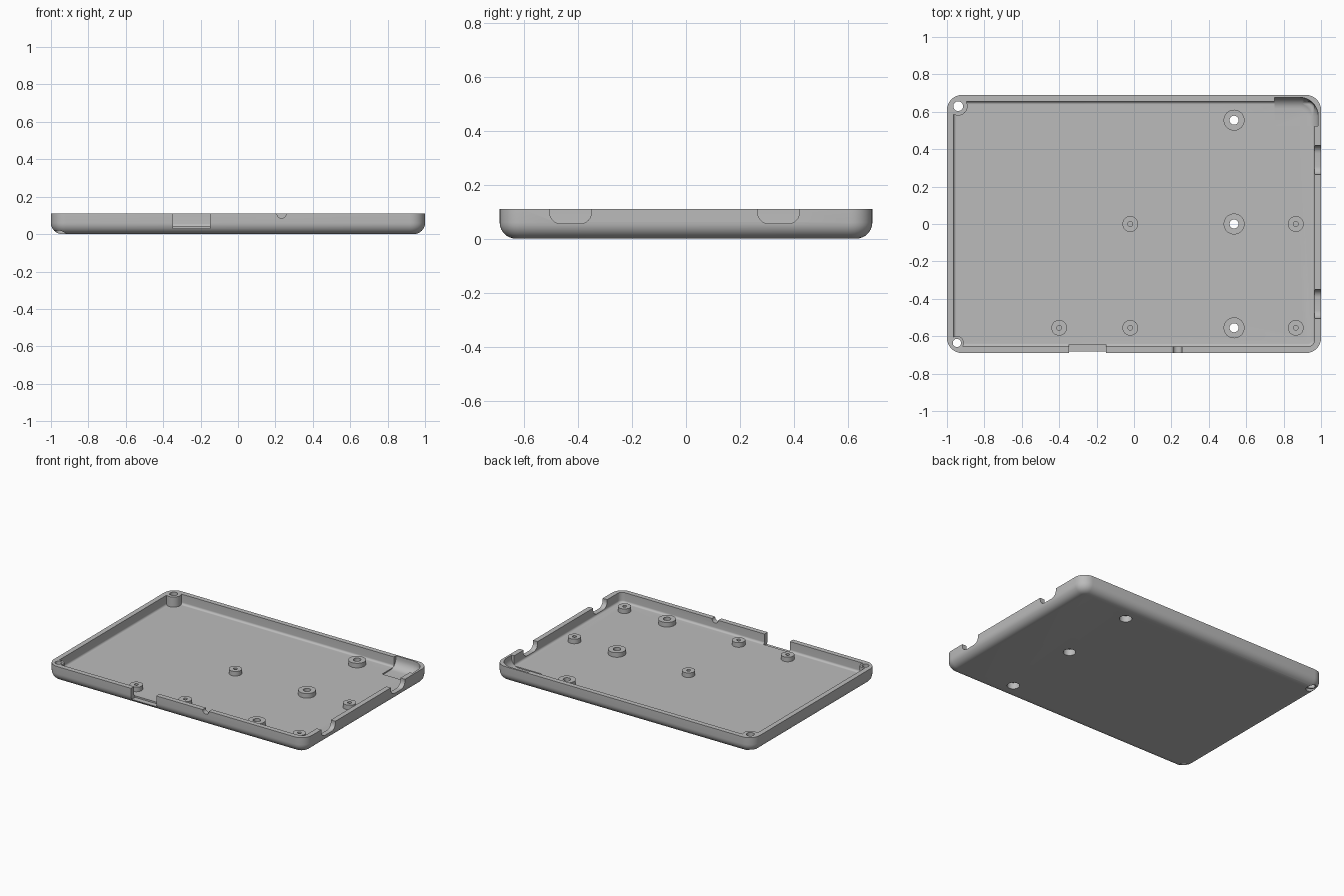
import bpy, bmesh
from math import pi, cos, sin

cube = bpy.data.objects.get("Cube")
if cube:
    bpy.data.objects.remove(cube, do_unlink=True)

HEIGHT, FLOOR = 0.11, 0.04

grey = bpy.data.materials.new("matte grey plastic")
grey.use_nodes = True
colour = (0.5, 0.5, 0.5, 1)
grey.diffuse_color = colour
grey.node_tree.nodes["Principled BSDF"].inputs["Base Color"].default_value = colour


def finish(name, bm):
    bmesh.ops.recalc_face_normals(bm, faces=bm.faces[:])
    mesh = bpy.data.meshes.new(name)
    bm.to_mesh(mesh)
    bm.free()
    mesh.materials.append(grey)
    obj = bpy.data.objects.new(name, mesh)
    bpy.context.collection.objects.link(obj)
    return obj


def pan(half_x, half_y, z0, z1, corner, fillet, steps=8):
    """Solid with rounded plan corners and a rounded bottom edge."""
    bm = bmesh.new()
    levels = [(fillet * (1 - sin(a)), z0 + fillet * (1 - cos(a)))
              for a in (pi / 2 * i / steps for i in range(steps + 1))]
    levels.append((0, z1))
    rings = []
    for inset, z in levels:
        ring = []
        for k, (sx, sy) in enumerate([(1, 1), (-1, 1), (-1, -1), (1, -1)]):
            for i in range(steps + 1):
                a = pi / 2 * (k + i / steps)
                r = corner - inset
                ring.append(bm.verts.new((sx * (half_x - corner) + r * cos(a),
                                          sy * (half_y - corner) + r * sin(a), z)))
        rings.append(ring)
    n = len(rings[0])
    for low, high in zip(rings, rings[1:]):
        for i in range(n):
            j = (i + 1) % n
            bm.faces.new((low[i], low[j], high[j], high[i]))
    bm.faces.new(rings[0][::-1])
    bm.faces.new(rings[-1])
    return bm


def cylinder(name, x, y, z0, z1, radius):
    bm = bmesh.new()
    bmesh.ops.create_cone(bm, cap_ends=True, segments=32, radius1=radius,
                          radius2=radius, depth=z1 - z0)
    bmesh.ops.translate(bm, verts=bm.verts[:], vec=(x, y, (z0 + z1) / 2))
    return finish(name, bm)


def box(name, low, high, round_axis=0, radius=0):
    """Box whose bottom edges along one axis can be rounded."""
    bm = bmesh.new()
    bmesh.ops.create_cube(bm, size=1)
    for v in bm.verts:
        v.co = [(a + b) / 2 + c * (b - a) for a, b, c in zip(low, high, v.co)]
    if radius:
        edges = [e for e in bm.edges
                 if abs((e.verts[0].co - e.verts[1].co)[round_axis]) > 1e-4
                 and e.verts[0].co.z < low[2] + 1e-4]
        bmesh.ops.bevel(bm, geom=edges, offset=radius, segments=8, profile=0.5,
                        affect='EDGES')
    return finish(name, bm)


def subtract(target, cutter):
    mod = target.modifiers.new("cut", 'BOOLEAN')
    mod.operation, mod.solver, mod.object = 'DIFFERENCE', 'EXACT', cutter
    with bpy.context.temp_override(object=target, active_object=target,
                                   selected_objects=[target]):
        bpy.ops.object.modifier_apply(modifier=mod.name)
    bpy.data.objects.remove(cutter, do_unlink=True)


tray = finish("tray", pan(1.0, 0.69, 0, HEIGHT, 0.08, 0.06))
cavity = finish("cavity", pan(0.965, 0.655, FLOOR, 0.2, 0.035, 0.015))

# Bosses and corner posts stay standing where the cavity is not cut
large = [(0.535, y) for y in (-0.555, 0, 0.555)]
small = [(-0.4, -0.555), (-0.02, -0.555), (0.865, -0.555), (-0.02, 0), (0.865, 0)]
posts = [(-0.94, 0.63, 0.05, 0.026), (-0.947, -0.636, 0.037, 0.022)]
for x, y in large:
    subtract(cavity, cylinder("large_boss", x, y, 0, 0.072, 0.056))
for x, y in small:
    subtract(cavity, cylinder("small_boss", x, y, 0, 0.072, 0.042))
for x, y, outer, hole in posts:
    subtract(cavity, cylinder("corner_post", x, y, 0, 0.3, outer))
subtract(tray, cavity)

# Filleted pocket in the back corner
bm = pan(0.985, 0.677, 0.032, 0.25, 0.1, 0.06)
for point, normal in (((0.75, 0, 0), (1, 0, 0)), ((0, 0.525, 0), (0, 1, 0))):
    cut = bmesh.ops.bisect_plane(bm, geom=bm.verts[:] + bm.edges[:] + bm.faces[:],
                                 plane_co=point, plane_no=normal, clear_inner=True)
    rim = [g for g in cut["geom_cut"] if isinstance(g, bmesh.types.BMEdge)]
    bmesh.ops.holes_fill(bm, edges=rim, sides=0)
subtract(tray, finish("pocket", bm))

# Wall openings: two side ports, a front slot and a small round notch
for y0, y1 in ((-0.505, -0.35), (0.265, 0.42)):
    subtract(tray, box("side_port", (0.95, y0, 0.055), (1.1, y1, 0.2), 0, 0.042))
subtract(tray, box("front_slot", (-0.347, -0.8, 0.03), (-0.15, -0.645, 0.2)))
subtract(tray, box("front_notch", (0.209, -0.8, 0.085), (0.257, -0.64, 0.2), 1, 0.023))

# Screw holes with wider recesses underneath
for x, y in large:
    subtract(tray, cylinder("screw_hole", x, y, -0.1, 0.2, 0.024))
    subtract(tray, cylinder("screw_recess", x, y, -0.1, 0.045, 0.04))
for x, y, outer, hole in posts:
    subtract(tray, cylinder("post_hole", x, y, -0.1, 0.2, hole))
    subtract(tray, cylinder("post_recess", x, y, -0.1, 0.02, hole + 0.008))
for x, y in small:
    subtract(tray, cylinder("pilot_hole", x, y, FLOOR, 0.2, 0.013))

for obj in bpy.context.selected_objects:
    obj.select_set(False)
tray.select_set(True)
bpy.context.view_layer.objects.active = tray
bpy.ops.object.shade_smooth_by_angle()
